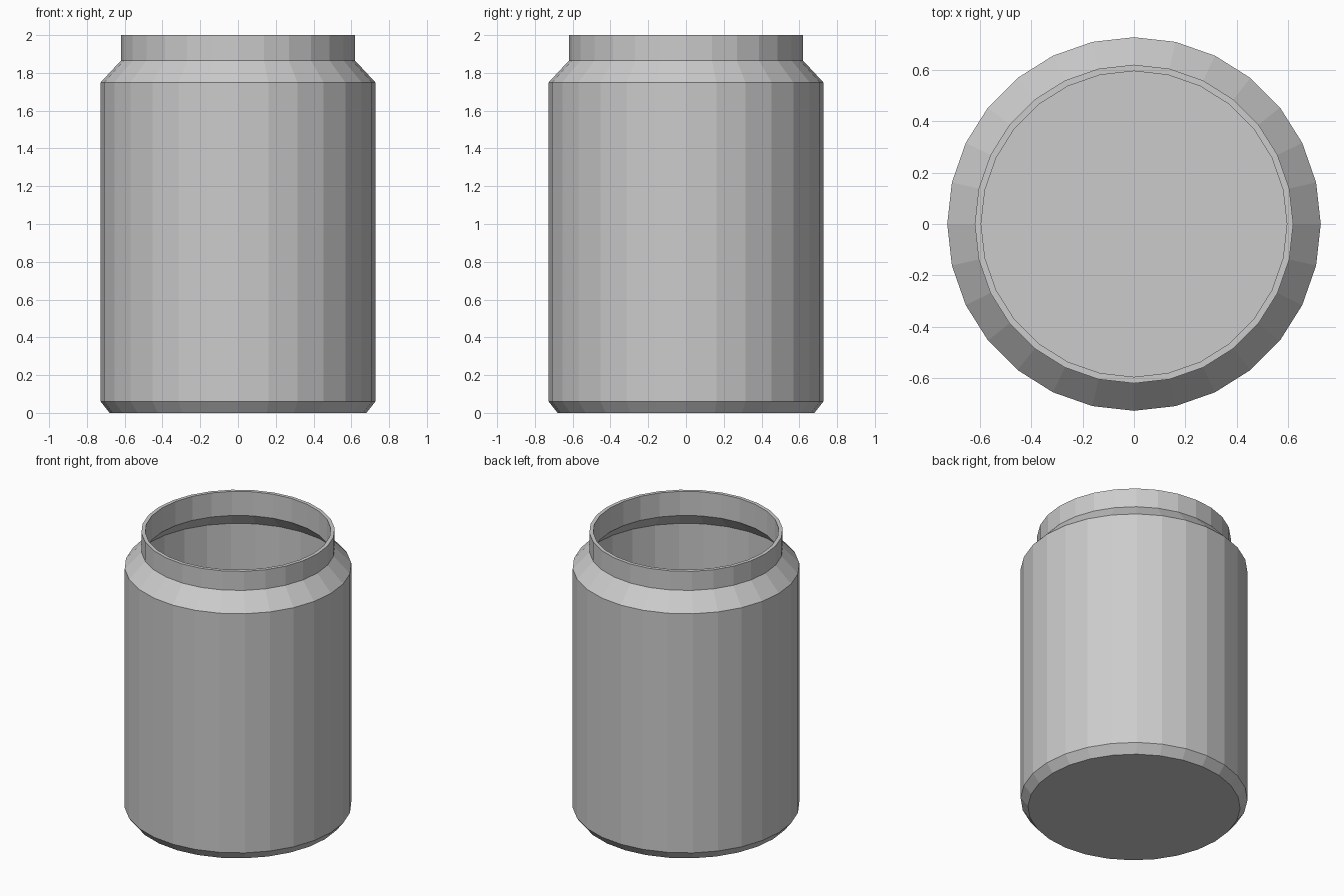
import bpy
import bmesh
from math import cos, sin, tau

SIDES = 28

if "Cube" in bpy.data.objects:
    bpy.data.objects.remove(bpy.data.objects["Cube"])


def make_material(name, color):
    mat = bpy.data.materials.new(name)
    mat.use_nodes = True
    mat.diffuse_color = color
    mat.node_tree.nodes["Principled BSDF"].inputs["Base Color"].default_value = color
    return mat


def lathe(name, profile, mat):
    """Turn a (radius, height) profile about z and cap both of its ends."""
    bm = bmesh.new()
    rings = [[bm.verts.new((r * cos(tau * i / SIDES), r * sin(tau * i / SIDES), z))
              for i in range(SIDES)] for r, z in profile]
    for low, high in zip(rings, rings[1:]):
        for i in range(SIDES):
            j = (i + 1) % SIDES
            bm.faces.new((low[i], low[j], high[j], high[i]))
    bm.faces.new(rings[0][::-1])
    bm.faces.new(rings[-1])
    mesh = bpy.data.meshes.new(name)
    bm.to_mesh(mesh)
    bm.free()
    mesh.materials.append(mat)
    obj = bpy.data.objects.new(name, mesh)
    bpy.context.collection.objects.link(obj)
    return obj


gray = make_material("plain gray", (0.6, 0.6, 0.6, 1))

# Outer wall from base chamfer to rim, then inner wall down to the floor
outer = [(0.68, 0), (0.727, 0.06), (0.727, 1.75), (0.62, 1.865), (0.62, 2)]
inner = [(0.595, 2), (0.595, 1.83), (0.7, 1.725), (0.7, 0.07), (0.665, 0.025)]
lathe("jar", outer + inner, gray)
